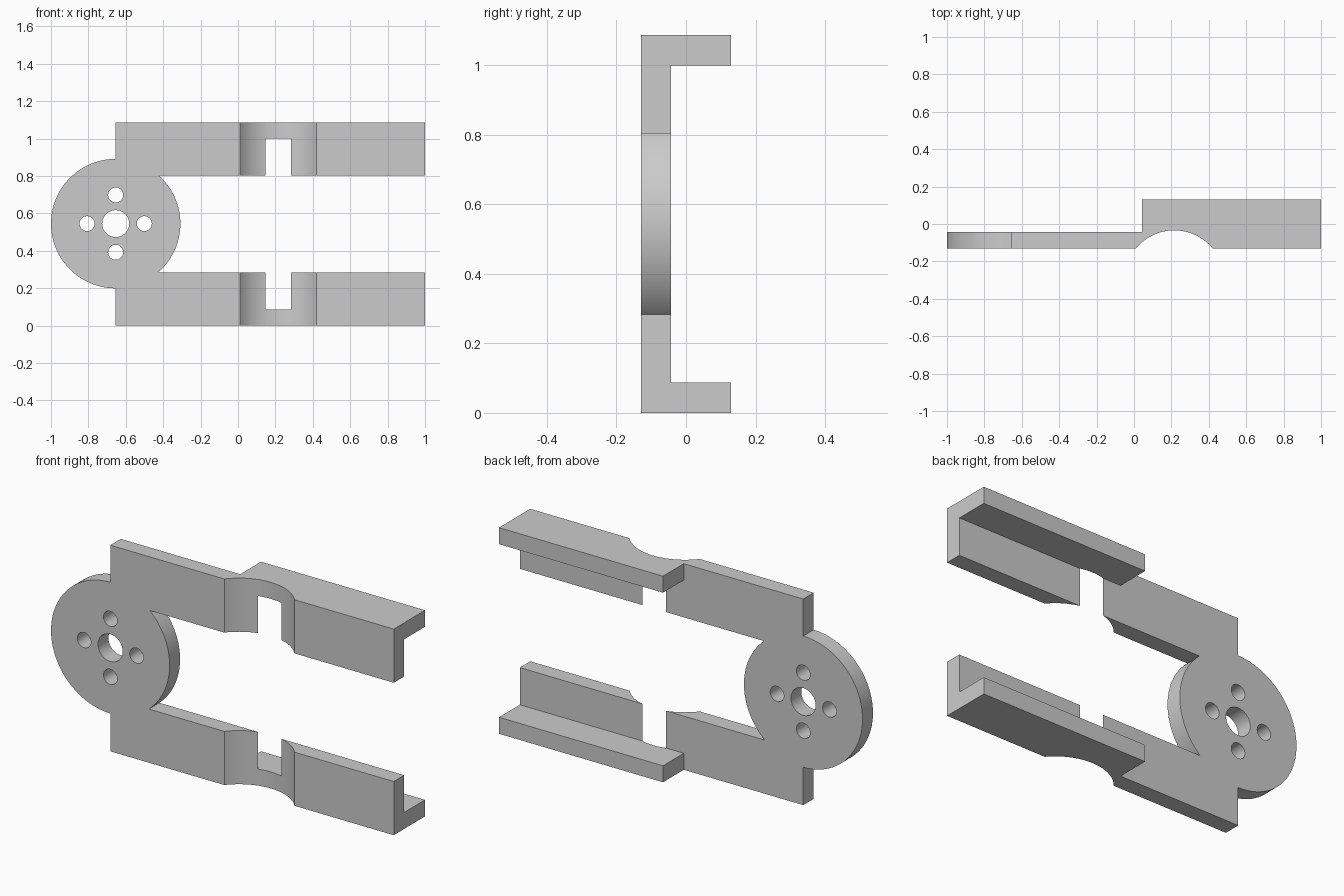
import bpy, bmesh
from math import cos, sin, pi, atan2

if "Cube" in bpy.data.objects:
    bpy.data.objects.remove(bpy.data.objects["Cube"])

MID = 0.5435                      # mirror height
FRONT, WALL, BACK = -0.13, -0.043, 0.13
THICK, ARM_H = 0.087, 0.283
PIVOT = -0.654                    # disc centre x


def prism(name, pts, vec):
    """Extrude a flat outline of 3D points along vec; origin sits at mid height."""
    bm = bmesh.new()
    face = bm.faces.new([bm.verts.new((x, y, z - MID)) for x, y, z in pts])
    ext = bmesh.ops.extrude_face_region(bm, geom=[face])
    bmesh.ops.translate(bm, vec=vec, verts=[v for v in ext["geom"] if isinstance(v, bmesh.types.BMVert)])
    bmesh.ops.recalc_face_normals(bm, faces=bm.faces[:])
    me = bpy.data.meshes.new(name)
    bm.to_mesh(me)
    bm.free()
    ob = bpy.data.objects.new(name, me)
    ob.location.z = MID
    bpy.context.collection.objects.link(ob)
    return ob


def disc(name, x, z, r, y0, y1, n):
    pts = [(x + r * cos(2 * pi * i / n), y0, z + r * sin(2 * pi * i / n)) for i in range(n)]
    return prism(name, pts, (0, y1 - y0, 0))


def apply(mod):
    bpy.ops.object.modifier_apply(modifier=mod.name)


def combine(target, other, op):
    bpy.context.view_layer.objects.active = target
    mod = target.modifiers.new(op, "BOOLEAN")
    mod.operation, mod.object, mod.solver = op, other, "EXACT"
    apply(mod)
    bpy.data.objects.remove(other)


# Arm: plan outline with the round scoop in its front face
cx, cy, r = 0.2155, -0.30, 0.266
a = atan2(FRONT - cy, (r * r - (FRONT - cy) ** 2) ** 0.5)
scoop = [(cx - r * cos(t), cy + r * sin(t)) for t in (a + (pi - 2 * a) * i / 32 for i in range(33))]
plan = [(PIVOT, FRONT)] + scoop + [(1, FRONT), (1, BACK), (0.043, BACK), (0.043, WALL), (PIVOT, WALL)]
bracket = prism("gripper_bracket", [(x, y, 0) for x, y in plan], (0, 0, ARM_H))

# Pocket behind the wall leaves an L-shaped rail
pocket = prism("pocket_cutter", [(0.02, WALL, THICK), (1.1, WALL, THICK), (1.1, 0.2, THICK), (0.02, 0.2, THICK)],
               (0, 0, 0.3))
combine(bracket, pocket, "DIFFERENCE")

# Second arm by mirroring
mirror = bracket.modifiers.new("mirror", "MIRROR")
mirror.use_axis = (False, False, True)
apply(mirror)

# Pivot disc joining both arms
combine(bracket, disc("pivot_disc", PIVOT, MID + 0.002, 0.346, FRONT, WALL, 96), "UNION")

# Centre bore and four bolt holes
holes = [(0, 0, 0.072)] + [(0.153 * cos(k * pi / 2), 0.153 * sin(k * pi / 2), 0.04) for k in range(4)]
for dx, dz, hr in holes:
    combine(bracket, disc("hole_cutter", PIVOT + dx, MID + 0.002 + dz, hr, -0.3, 0.3, 48), "DIFFERENCE")

# Smooth the curved walls, keep edges sharp
bracket.select_set(True)
bpy.context.view_layer.objects.active = bracket
bpy.ops.object.shade_smooth_by_angle(angle=pi / 6)
